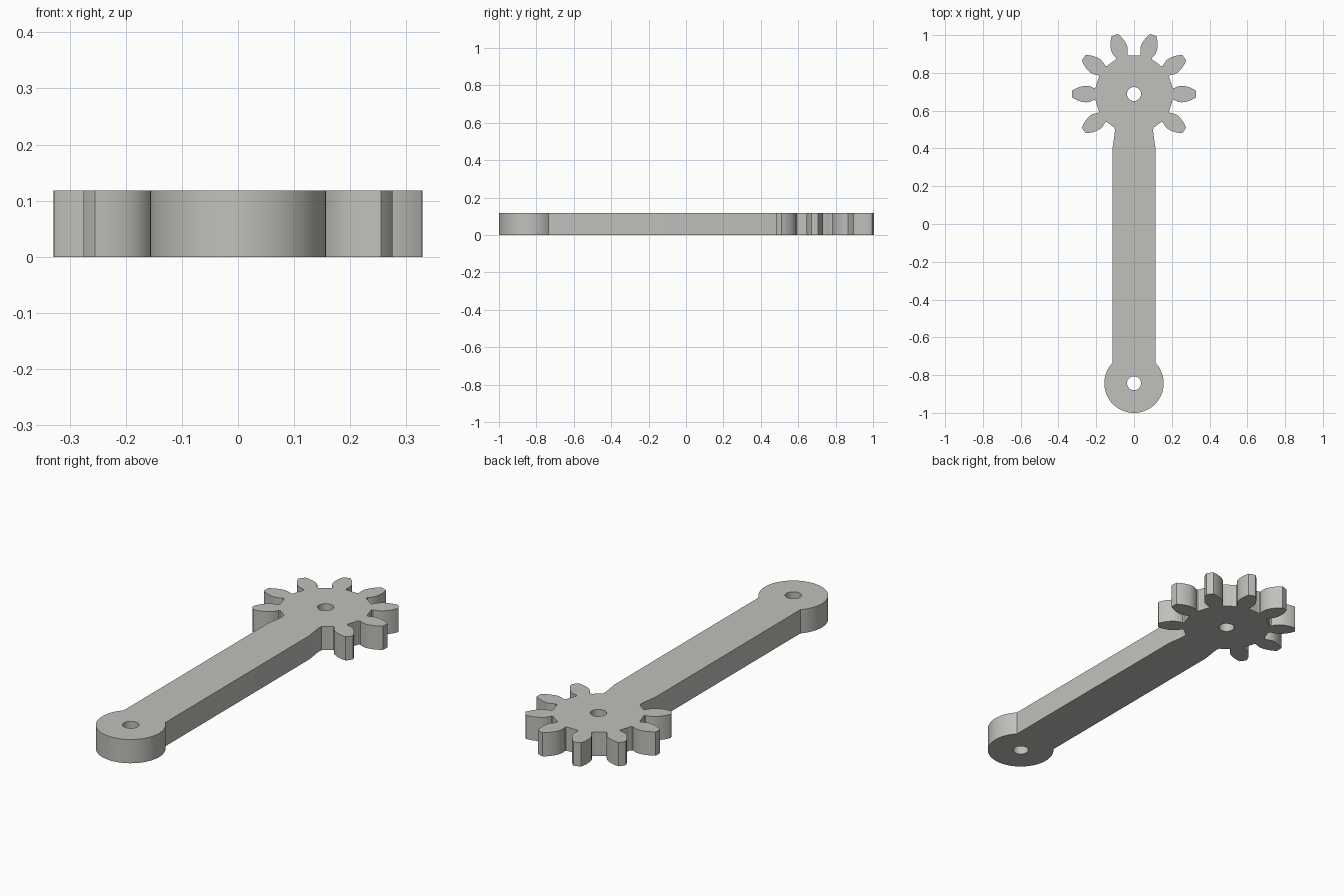
import bpy, bmesh, math

if "Cube" in bpy.data.objects:
    bpy.data.objects.remove(bpy.data.objects["Cube"])

THICK = 0.118
GEAR_Y, HUB_Y = 0.688, -0.843
HUB_R, HOLE_R, ARM_X = 0.157, 0.037, 0.114


def polar(r, deg, cy):
    a = math.radians(deg)
    return (r * math.cos(a), cy + r * math.sin(a))


def circle(r, cy, n=48):
    return [polar(r, 360 * i / n, cy) for i in range(n)]


# Half a tooth from the root up to the tip: (radius, degrees from tooth axis)
half_tooth = [(0.205, 14), (0.206, 10.5), (0.209, 9.0), (0.215, 8.4)]
half_tooth += [(r, math.degrees(math.asin(w / r))) for r, w in
               [(0.225, 0.036), (0.238, 0.041), (0.255, 0.044), (0.272, 0.0425),
                (0.288, 0.038), (0.303, 0.0325), (0.317, 0.025), (0.328, 0.0177)]]

# Gear outline, counterclockwise: eight teeth, the arm replaces the other two
outline = [polar(0.206, -60, GEAR_Y)]
for k in range(-1, 7):
    axis = 36 * k
    outline.append(polar(0.205, axis - 18, GEAR_Y))
    outline += [polar(r, axis - d, GEAR_Y) for r, d in half_tooth]
    outline.append(polar(0.329, axis, GEAR_Y))
    outline += [polar(r, axis + d, GEAR_Y) for r, d in reversed(half_tooth)]
outline += [polar(0.205, 234, GEAR_Y), polar(0.206, 240, GEAR_Y)]

# Left neck, round hub end, right neck
neck = [(0.101, 0.495), (0.105, 0.46), (ARM_X, 0.40)]
start = math.degrees(math.acos(-ARM_X / HUB_R))
sweep = 360 - 2 * (start - 90)
outline += [(-x, y) for x, y in neck]
outline += [polar(HUB_R, start + sweep * i / 48, HUB_Y) for i in range(49)]
outline += list(reversed(neck))

# Filled profile with two pivot holes, extruded to a plate
curve = bpy.data.curves.new("gear_arm", 'CURVE')
curve.dimensions = '2D'
curve.fill_mode = 'BOTH'
curve.extrude = THICK / 2
for pts in (outline, circle(HOLE_R, GEAR_Y), circle(HOLE_R, HUB_Y)):
    spline = curve.splines.new('POLY')
    spline.points.add(len(pts) - 1)
    for p, (x, y) in zip(spline.points, pts):
        p.co = (x, y, 0, 1)
    spline.use_cyclic_u = True

arm = bpy.data.objects.new("gear_arm", curve)
bpy.context.collection.objects.link(arm)
bpy.context.view_layer.objects.active = arm
arm.select_set(True)
bpy.ops.object.convert(target='MESH')
arm = bpy.context.view_layer.objects.active

# Weld the caps to the walls and rest the plate on the ground
bm = bmesh.new()
bm.from_mesh(arm.data)
bmesh.ops.remove_doubles(bm, verts=bm.verts, dist=0.0002)
bmesh.ops.translate(bm, verts=bm.verts, vec=(0, 0, THICK / 2))
bmesh.ops.recalc_face_normals(bm, faces=bm.faces)
bm.to_mesh(arm.data)
bm.free()

grey = bpy.data.materials.new("light_grey")
grey.diffuse_color = (0.53, 0.53, 0.50, 1)
grey.use_nodes = True
grey.node_tree.nodes["Principled BSDF"].inputs["Base Color"].default_value = grey.diffuse_color
arm.data.materials.clear()
arm.data.materials.append(grey)
bpy.ops.object.shade_smooth_by_angle(angle=math.radians(30))
